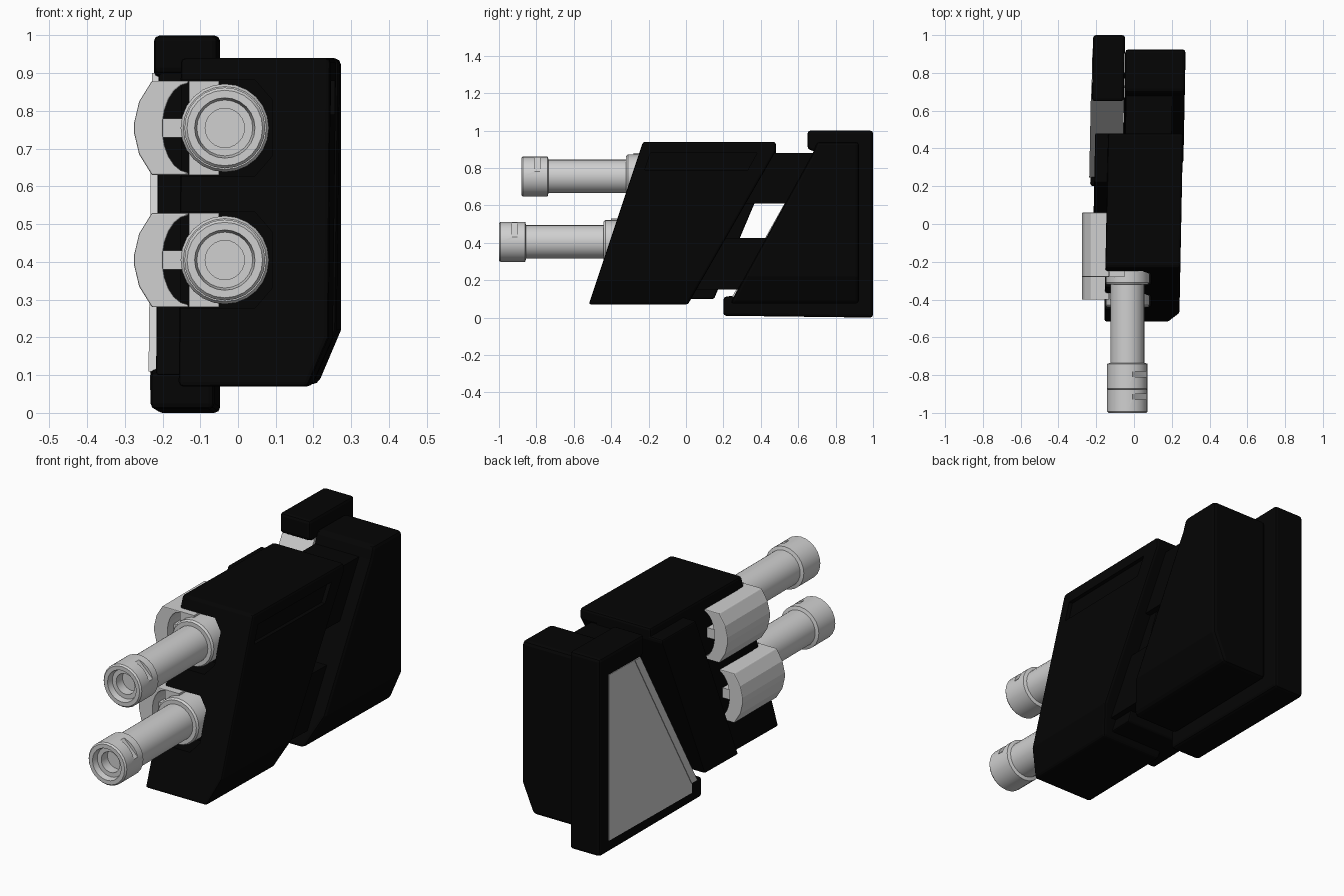
import bpy, bmesh, math
from mathutils import Vector

if "Cube" in bpy.data.objects:
    bpy.data.objects.remove(bpy.data.objects["Cube"])


def material(name, v):
    m = bpy.data.materials.new(name)
    m.diffuse_color = (v, v, v, 1)
    m.use_nodes = True
    m.node_tree.nodes["Principled BSDF"].inputs["Base Color"].default_value = m.diffuse_color
    return m


BLACK = material("black", 0.0014)
LIGHT = material("light gray", 0.63)
SHEAR = 0.02  # the black body is turned slightly relative to the barrels


def finish(name, bm, mat):
    bmesh.ops.recalc_face_normals(bm, faces=bm.faces)
    me = bpy.data.meshes.new(name)
    bm.to_mesh(me)
    bm.free()
    ob = bpy.data.objects.new(name, me)
    bpy.context.collection.objects.link(ob)
    me.materials.append(mat)
    return ob


def add_bevel(ob, w):
    b = ob.modifiers.new("bevel", "BEVEL")
    b.width, b.segments, b.limit_method = w, 2, "ANGLE"


def prism(name, pts, lo, hi, mat, axis="x", cut=None, shear=0.0, bevel=0.0):
    """Extrude a (y,z) profile along x, or an (x,z) profile along y."""
    bm = bmesh.new()
    place = (lambda a, b, t: (t, a, b)) if axis == "x" else (lambda a, b, t: (a, t, b))
    face = bm.faces.new([bm.verts.new(place(a, b, lo)) for a, b in pts])
    ext = bmesh.ops.extrude_face_region(bm, geom=[face])
    step = Vector(place(0, 0, hi - lo))
    for v in ext["geom"]:
        if isinstance(v, bmesh.types.BMVert):
            v.co += step
    if cut:  # slice away the lower right edge
        bmesh.ops.bisect_plane(bm, geom=bm.verts[:] + bm.edges[:] + bm.faces[:],
                               plane_co=cut, plane_no=(0.92, 0, -0.39), clear_outer=True)
        bmesh.ops.holes_fill(bm, edges=[e for e in bm.edges if e.is_boundary])
    for v in bm.verts:
        v.co.x -= shear * (1 - v.co.y)
    ob = finish(name, bm, mat)
    if bevel:
        add_bevel(ob, bevel)
    return ob


def subtract(ob, cutter):
    m = ob.modifiers.new("cut", "BOOLEAN")
    m.operation, m.object, m.solver = "DIFFERENCE", cutter, "EXACT"
    cutter.hide_render = True
    cutter.hide_viewport = True


def box(name, x, y, z, mat):
    return prism(name, [(y[0], z[0]), (y[1], z[0]), (y[1], z[1]), (y[0], z[1])], x[0], x[1], mat)


def lathe(name, prof, cx, cz, mat, n=24):
    """Revolve (radius, y) points around a y-parallel axis."""
    bm = bmesh.new()
    vs = [bm.verts.new((r, y, 0)) for r, y in prof]
    es = [bm.edges.new(p) for p in zip(vs, vs[1:])]
    bmesh.ops.spin(bm, geom=vs + es, cent=(0, 0, 0), axis=(0, 1, 0),
                   angle=math.tau, steps=n, use_duplicate=False)
    bmesh.ops.remove_doubles(bm, verts=bm.verts, dist=1e-4)
    bmesh.ops.translate(bm, verts=bm.verts, vec=(cx, 0, cz))
    return finish(name, bm, mat)


# Slanted front block with a shallow groove on its right side
front = prism("front_block", [(-0.52, 0.07), (0.01, 0.07), (0.48, 0.89), (0.48, 0.94), (-0.23, 0.94)],
              -0.127, 0.27, BLACK, cut=(0.27, 0, 0.2), shear=SHEAR)
add_bevel(front, 0.012)
groove = prism("groove_cutter", [(-0.22, 0.79), (0.33, 0.79), (0.38, 0.88), (-0.19, 0.88)],
               0.25, 0.32, BLACK, shear=SHEAR)
subtract(front, groove)

# Flange behind the front block, and the two bridges to the rear block
prism("flange", [(-0.11, 0.1), (0.15, 0.1), (0.48, 0.88), (0.48, 0.9), (0.22, 0.9)],
      -0.195, 0.18, BLACK, shear=SHEAR, bevel=0.008)
prism("upper_bridge", [(0.25, 0.61), (0.6, 0.61), (0.75, 0.88), (0.4, 0.88)], -0.035, 0.21, BLACK, shear=SHEAR)
prism("lower_bridge", [(0.05, 0.15), (0.35, 0.15), (0.5, 0.425), (0.15, 0.425)], -0.035, 0.21, BLACK, shear=SHEAR)

# Rear block with sliced lower edge
prism("rear_block", [(0.235, 0.075), (0.925, 0.075), (0.925, 0.94), (0.7, 0.94), (0.678, 0.88)],
      -0.045, 0.275, BLACK, cut=(0.275, 0, 0.22), shear=SHEAR, bevel=0.018)

# Mounting plate with a hooked lip at top and bottom
prism("mounting_plate", [(0.65, 1.0), (1.0, 1.0), (1.0, 0.0), (0.2, 0.01), (0.2, 0.11),
                         (0.272, 0.12), (0.7, 0.885), (0.65, 0.9)],
      -0.216, -0.047, BLACK, shear=SHEAR, bevel=0.015)
# Gray slanted rail on its front edge and gray panel on its left face
prism("slanted_rail", [(0.246, 0.11), (0.29, 0.11), (0.733, 0.9), (0.689, 0.9)],
      -0.222, -0.046, LIGHT, shear=SHEAR)
prism("side_panel", [(0.285, 0.06), (0.93, 0.06), (0.93, 0.9), (0.73, 0.9), (0.285, 0.115)],
      -0.219, -0.212, LIGHT, shear=SHEAR)

# Two barrel assemblies, the lower one further forward
CX = -0.035
for tag, cz, m in (("upper", 0.755, -0.88), ("lower", 0.405, -1.0)):
    barrel = lathe(tag + "_barrel", [
        (0, m + 0.08), (0.052, m + 0.08), (0.052, m + 0.03), (0.074, m + 0.03), (0.08, m),
        (0.1, m), (0.107, m + 0.008), (0.107, m + 0.14), (0.09, m + 0.145), (0.09, m + 0.56),
        (0.11, m + 0.56), (0.117, m + 0.57), (0.117, m + 0.75), (0, m + 0.75)], CX, cz, LIGHT)
    # Notch in the muzzle
    notch = box(tag + "_notch_cutter", (-0.055, 0.055), (m + 0.07, m + 0.1), (0.092, 0.15), LIGHT)
    notch.rotation_euler = (0, math.radians(45), 0)
    notch.location = (CX, 0, cz)
    subtract(barrel, notch)
    bpy.context.view_layer.objects.active = barrel
    bpy.ops.object.select_all(action="DESELECT")
    barrel.select_set(True)
    bpy.ops.object.shade_smooth_by_angle(angle=math.radians(30))
    # Chamfered pocket in the block front, open to the left
    pocket = prism(tag + "_pocket_cutter", [(-0.3, cz - 0.127), (0.045, cz - 0.127), (0.09, cz - 0.075),
                                            (0.09, cz + 0.075), (0.045, cz + 0.127), (-0.3, cz + 0.127)],
                   -1.0, m + 0.68, BLACK, axis="y")
    subtract(front, pocket)
    # Housing beside the barrel and arm to the guard
    box(tag + "_housing", (-0.13, -0.05), (m + 0.6, m + 0.86), (cz - 0.125, cz + 0.125), LIGHT)
    box(tag + "_arm", (-0.21, -0.06), (m + 0.65, m + 0.92), (cz - 0.025, cz + 0.025), LIGHT)
    # Curved side guard
    outer = [(-0.13, 0.125), (-0.228, 0.125), (-0.262, 0.07), (-0.275, 0.015)]
    outer += [(x, -z) for x, z in reversed(outer)]
    inner = [(-0.13 - 0.07 * math.cos(a), 0.118 * math.sin(a))
             for a in (math.radians(-88 + 16 * i) for i in range(12))]
    prism(tag + "_guard", [(x, z + cz) for x, z in outer + inner],
          m + 0.6, m + 0.94, LIGHT, axis="y", bevel=0.004)
